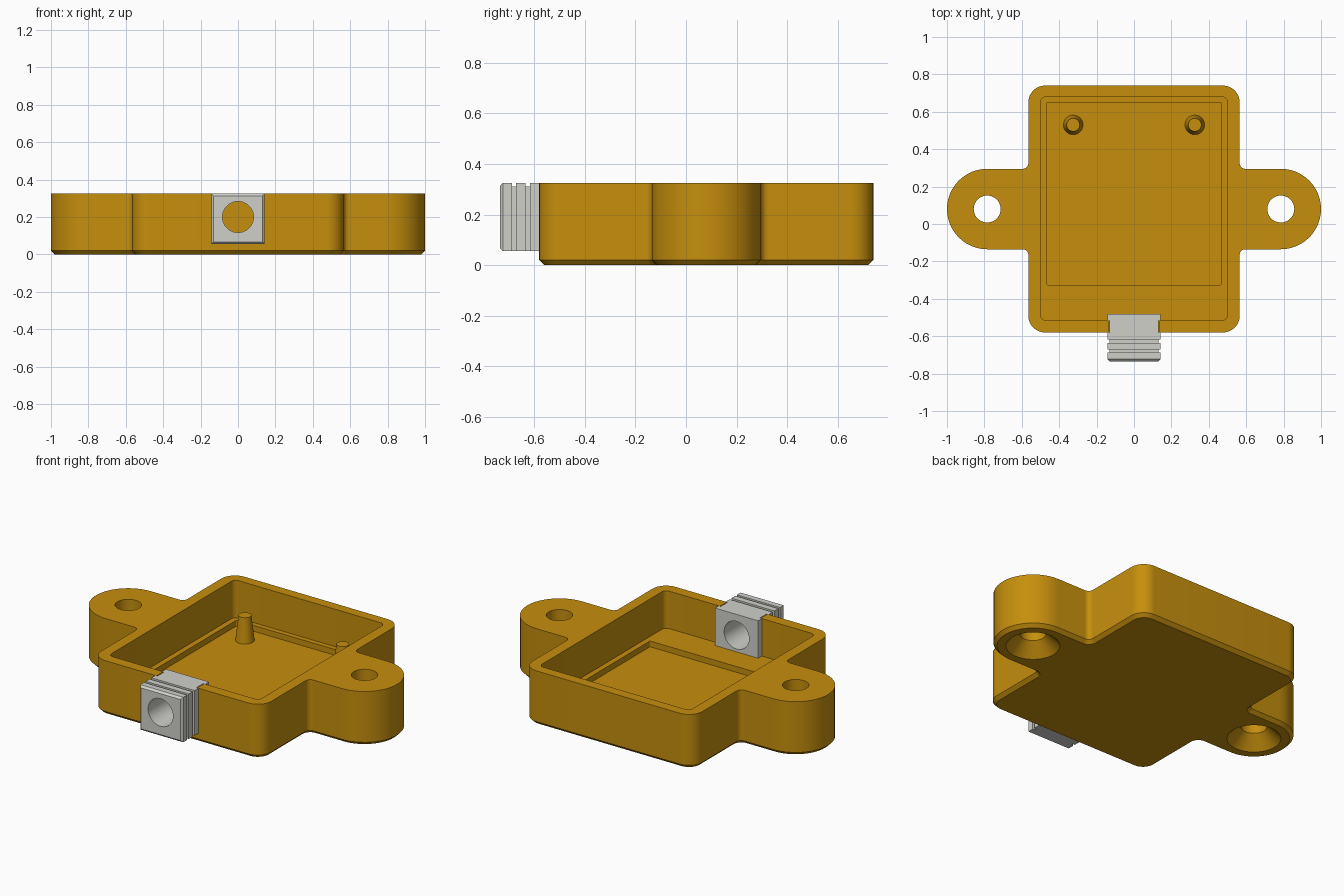
import bpy, bmesh, math
from mathutils import Vector

if "Cube" in bpy.data.objects:
    bpy.data.objects.remove(bpy.data.objects["Cube"])

H = 0.325                     # overall height
CY, EAR_X, EAR_R = 0.08, 0.785, 0.215


def material(name, rgb):
    m = bpy.data.materials.new(name)
    m.diffuse_color = (*rgb, 1)
    m.use_nodes = True
    m.node_tree.nodes["Principled BSDF"].inputs["Base Color"].default_value = m.diffuse_color
    return m


ORANGE = material("amber plastic", (0.565, 0.275, 0.004))
GRAY = material("light gray rubber", (0.63, 0.63, 0.59))


def rounded(corners, seg=12):
    """Round each (x, y, radius) corner of a right-angled outline."""
    pts = []
    n = len(corners)
    for i, (x, y, r) in enumerate(corners):
        p = Vector((x, y))
        a = (Vector(corners[i - 1][:2]) - p).normalized()
        b = (Vector(corners[(i + 1) % n][:2]) - p).normalized()
        c = p + (a + b) * r
        for k in range(seg + 1):
            t = k / seg * math.pi / 2
            pts.append(c - b * r * math.cos(t) - a * r * math.sin(t))
    return pts


def loft(name, rings, mat):
    """Skin a closed solid through rings of equal point count."""
    bm = bmesh.new()
    loops = [[bm.verts.new(p) for p in ring] for ring in rings]
    for lo, hi in zip(loops, loops[1:]):
        for i in range(len(lo)):
            j = (i + 1) % len(lo)
            bm.faces.new((lo[i], lo[j], hi[j], hi[i]))
    bm.faces.new(loops[0][::-1])
    bm.faces.new(loops[-1])
    bmesh.ops.remove_doubles(bm, verts=bm.verts, dist=1e-5)
    bmesh.ops.recalc_face_normals(bm, faces=bm.faces)
    me = bpy.data.meshes.new(name)
    bm.to_mesh(me)
    bm.free()
    me.materials.append(mat)
    ob = bpy.data.objects.new(name, me)
    bpy.context.collection.objects.link(ob)
    return ob


def prism(name, pts, z0, z1, mat):
    return loft(name, [[(p[0], p[1], z) for p in pts] for z in (z0, z1)], mat)


def turned(name, x, y, profile, mat, n=40):
    """Vertical turned shape from (radius, z) pairs."""
    ring = [(math.cos(2 * math.pi * k / n), math.sin(2 * math.pi * k / n)) for k in range(n)]
    return loft(name, [[(x + r * c, y + r * s, z) for c, s in ring] for r, z in profile], mat)


def cut(ob, cutters):
    bpy.context.view_layer.objects.active = ob
    for c in cutters:
        c.hide_render = True
        m = ob.modifiers.new("cut", "BOOLEAN")
        m.operation, m.solver, m.object = "DIFFERENCE", "EXACT", c
        bpy.ops.object.modifier_apply(modifier=m.name)
        bpy.data.objects.remove(c)


def rect(x, y0, y1, r):
    return rounded([(-x, y0, r), (x, y0, r), (x, y1, r), (-x, y1, r)], 8)


def outline(d):
    """Tray outline with two rounded ears, inset by d."""
    x, y0, y1, r = 0.565 - d, -0.58 + d, 0.74 - d, 0.09 - d
    e, f = EAR_R - d, 0.03 + d
    lo, hi, ex = CY - e, CY + e, EAR_X + e
    right = [(x, y0, r), (x, lo, f), (ex, lo, e), (ex, hi, e), (x, hi, f), (x, y1, r)]
    left = [(-a, b, c) for a, b, c in reversed(right)]
    return rounded(right + left)


# Tray with chamfered bottom edge
tray = loft("tray", [[(p.x, p.y, z) for p in outline(d)]
                     for d, z in ((0.02, 0), (0, 0.02), (0, H))], ORANGE)

# Cavity, floor pocket, cable slot and countersunk ear holes
cutters = [
    prism("cavity_cutter", rect(0.5, -0.515, 0.68, 0.03), 0.10, 0.5, ORANGE),
    prism("pocket_cutter", rect(0.467, -0.325, 0.65, 0.006), 0.065, 0.3, ORANGE),
    prism("slot_cutter", rect(0.135, -0.65, -0.50, 0.005), 0.068, 0.5, ORANGE),
]
for s in (-1, 1):
    cutters.append(turned("hole_cutter", s * EAR_X, CY,
                          [(0.157, -0.01), (0.072, 0.075), (0.072, 0.5)], ORANGE))
cut(tray, cutters)

# Tapered locating posts
posts = [turned(side + "_post", s * 0.325, 0.53, [(0.053, 0.06), (0.035, 0.215)], ORANGE)
         for side, s in (("left", -1), ("right", 1))]

# Ribbed cable grommet: stations along y as (y, half width, bottom, top)
WIDE, NECK, RIB = (0.143, 0.055, H), (0.13, 0.07, H), (0.13, 0.055, 0.31)
stations = [(-0.735, 0.131, 0.067, 0.313), (-0.723, *WIDE)]
for y0, y1, inner in ((-0.688, -0.672, RIB), (-0.635, -0.617, RIB), (-0.58, -0.515, NECK)):
    stations += [(y0, *WIDE), (y0, *inner), (y1, *inner), (y1, *WIDE)]
stations.append((-0.48, *WIDE))
bm_rings = [[(-w, y, b), (w, y, b), (w, y, t), (-w, y, t)] for y, w, b, t in stations]
# Sections share corners only along flush edges, so no welding across stations occurs
grommet = loft("cable_grommet", bm_rings, GRAY)
bore = loft("bore_cutter", [[(0.083 * math.cos(k * math.pi / 20), y,
                              0.2 + 0.083 * math.sin(k * math.pi / 20)) for k in range(40)]
                            for y in (-0.9, -0.3)], GRAY)
cut(grommet, [bore])

# Smooth curved walls, keep hard edges
for ob in [tray, grommet] + posts:
    bpy.ops.object.select_all(action="DESELECT")
    ob.select_set(True)
    bpy.context.view_layer.objects.active = ob
    bpy.ops.object.shade_smooth_by_angle(angle=math.radians(30))
